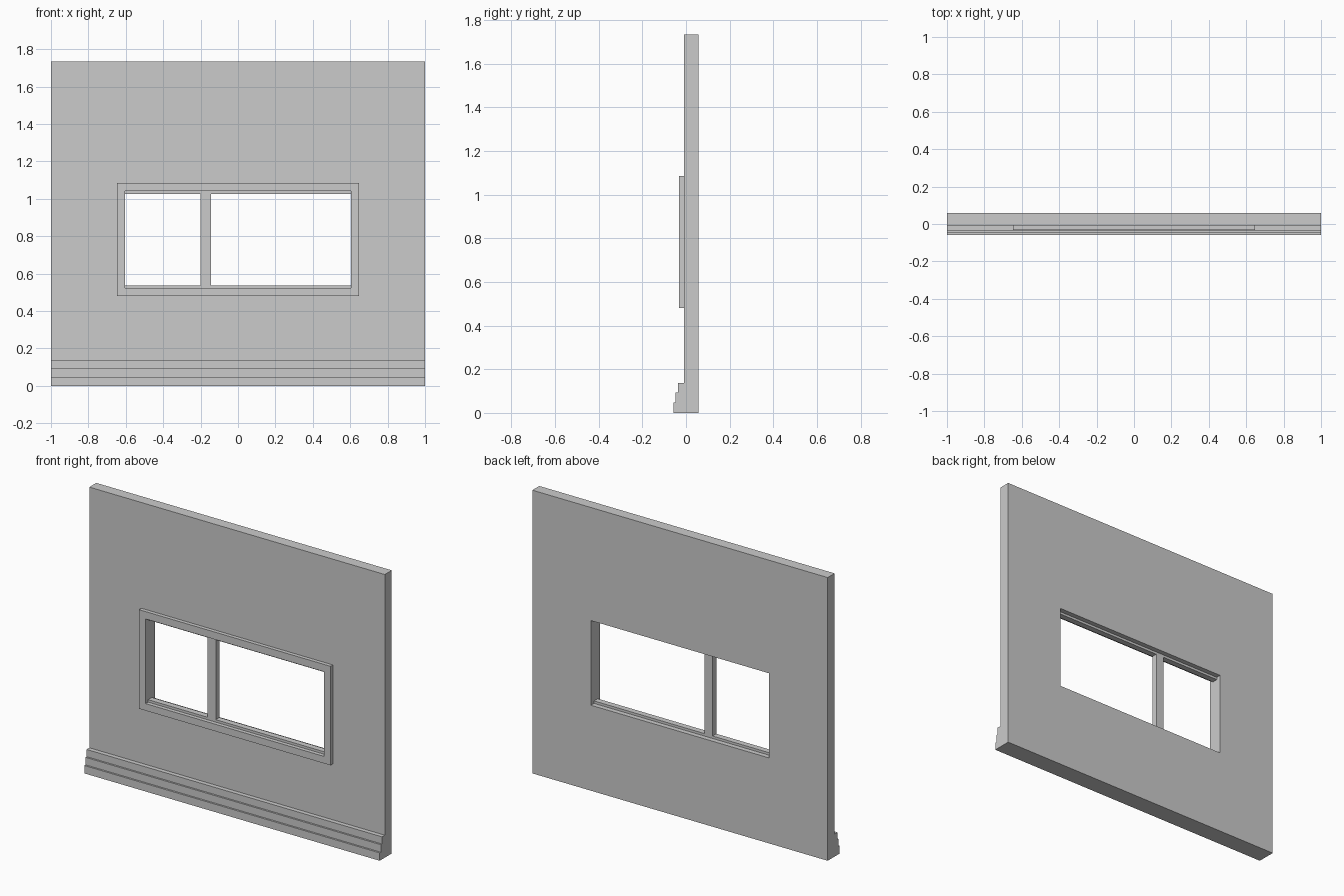
import bpy, bmesh

if "Cube" in bpy.data.objects:
    bpy.data.objects.remove(bpy.data.objects["Cube"])


def finish(name, bm):
    bmesh.ops.recalc_face_normals(bm, faces=bm.faces)
    mesh = bpy.data.meshes.new(name)
    bm.to_mesh(mesh)
    bm.free()
    obj = bpy.data.objects.new(name, mesh)
    bpy.context.collection.objects.link(obj)
    return obj


def box(name, x, y, z):
    bm = bmesh.new()
    bmesh.ops.create_cube(bm, size=1)
    for v in bm.verts:
        v.co = [lo + (c + 0.5) * (hi - lo) for c, (lo, hi) in zip(v.co, (x, y, z))]
    return finish(name, bm)


def ring(name, outer, inner, y):
    """Rectangular slab with a rectangular hole; rects are (x0, x1, z0, z1)."""
    bm = bmesh.new()
    loops = []
    for r in (outer, inner):
        for depth in y:
            loops.append([bm.verts.new((r[i], depth, r[k]))
                          for i, k in ((0, 2), (1, 2), (1, 3), (0, 3))])
    of, ob, nf, nb = loops
    for a, b in ((of, nf), (nf, nb), (nb, ob), (ob, of)):
        for i in range(4):
            j = (i + 1) % 4
            bm.faces.new((a[i], a[j], b[j], b[i]))
    return finish(name, bm)


def extrude_x(name, profile, x0, x1):
    bm = bmesh.new()
    face = bm.faces.new([bm.verts.new((x0, y, z)) for y, z in profile])
    new = bmesh.ops.extrude_face_region(bm, geom=[face], use_keep_orig=True)["geom"]
    verts = [g for g in new if isinstance(g, bmesh.types.BMVert)]
    bmesh.ops.translate(bm, verts=verts, vec=(x1 - x0, 0, 0))
    return finish(name, bm)


FRONT, BACK = -0.009, 0.058
opening = (-0.603, 0.603, 0.523, 1.041)

# Wall panel with window opening
ring("wall", (-1, 1, 0, 1.733), opening, (FRONT, BACK))

# Raised trim around the opening
ring("window_trim", (-0.648, 0.648, 0.48, 1.086), opening, (-0.032, FRONT))

# Stepped baseboard
extrude_x("baseboard", [(FRONT, 0), (-0.058, 0), (-0.058, 0.048), (-0.047, 0.048),
                        (-0.047, 0.094), (-0.036, 0.094), (-0.036, 0.138), (FRONT, 0.138)], -1, 1)

# Window rails and off-centre mullion
sash = (-0.008, 0.028)
for name, z in (("bottom_rail", (0.523, 0.538)), ("top_rail", (1.026, 1.041))):
    box(name, opening[:2], sash, z)
box("mullion", (-0.2, -0.145), sash, (0.538, 1.026))
